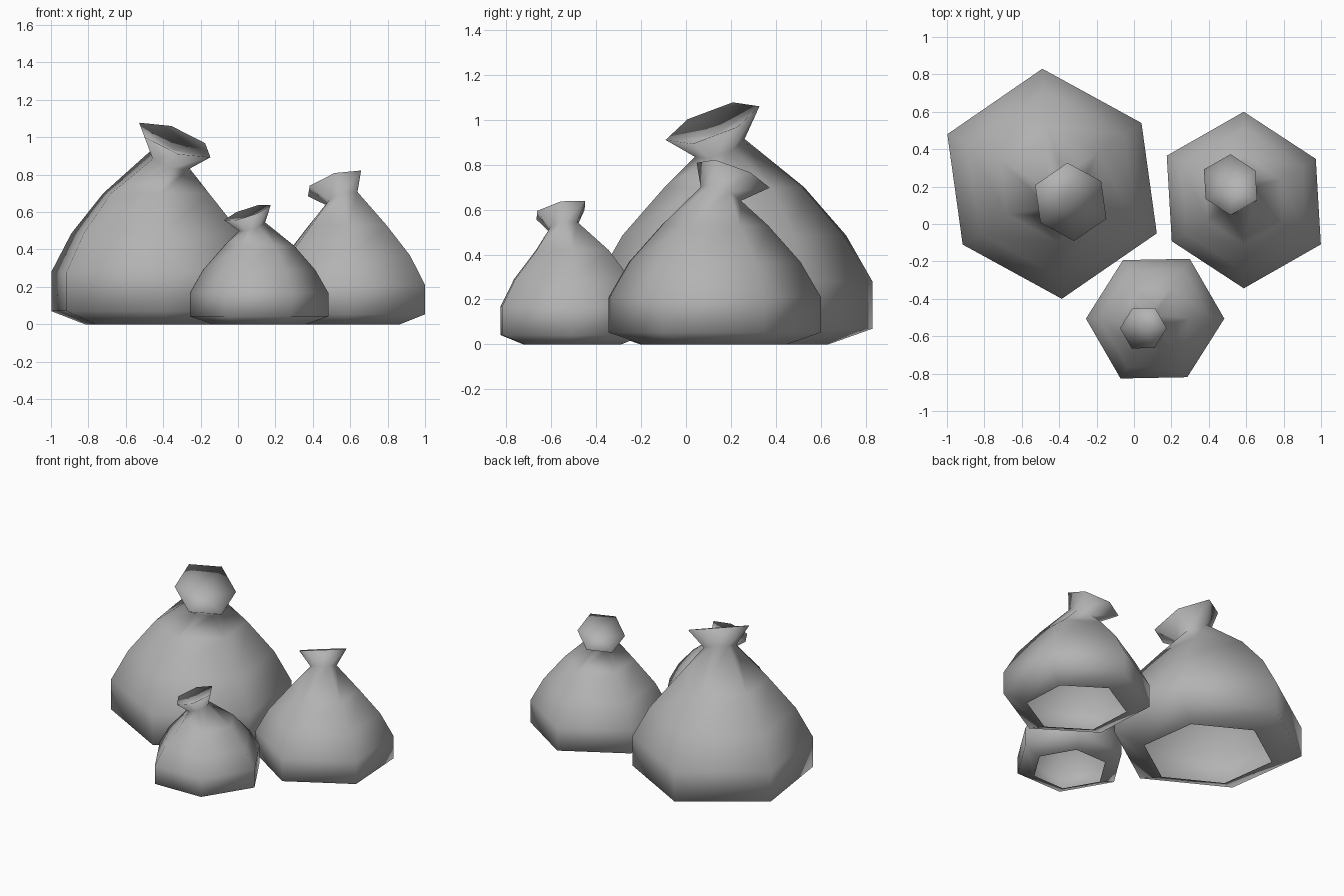
import bpy, bmesh
from mathutils import Vector

if "Cube" in bpy.data.objects:
    bpy.data.objects.remove(bpy.data.objects["Cube"])

# Shared sack profile: (radius factor, height), heights scaled per sack
BODY = [(0.68, 0.0), (1.0, 0.07), (1.0, 0.28), (0.81, 0.485), (0.505, 0.70)]

grey = bpy.data.materials.new("dark_grey")
grey.diffuse_color = (0.45, 0.45, 0.45, 1)
grey.use_nodes = True
grey.node_tree.nodes["Principled BSDF"].inputs["Base Color"].default_value = grey.diffuse_color


def make_sack(name, scale, centre, half_outline, neck, neck_f, rim, rim_f, slope):
    """Loft a hexagonal sack; half_outline holds three corners, the rest are opposite."""
    corners = [Vector(p) for p in half_outline]
    corners += [-c for c in corners]
    bm = bmesh.new()

    def ring(c, f, tilt=(0, 0)):
        out = []
        for k in corners:
            x, y = k.x * f, k.y * f
            out.append(bm.verts.new((c[0] + x, c[1] + y,
                                     c[2] + x * tilt[0] + y * tilt[1])))
        return out

    # body rings (open underneath), pinched neck, flared and tilted mouth
    rings = [ring((centre[0], centre[1], z * scale), f) for f, z in BODY]
    rings.append(ring(neck, neck_f, slope))
    rings.append(ring(rim, rim_f, slope))
    for a, b in zip(rings, rings[1:]):
        for i in range(6):
            j = (i + 1) % 6
            bm.faces.new((a[i], a[j], b[j], b[i]))

    # sunken mouth, shaded smoothly into the lip
    mid = bm.verts.new(Vector(rim).lerp(Vector(neck), 0.45))
    top = rings[-1]
    for i in range(6):
        bm.faces.new((top[i], top[(i + 1) % 6], mid))
    for f in bm.faces:
        f.smooth = True

    mesh = bpy.data.meshes.new(name)
    bm.to_mesh(mesh)
    bm.free()
    mesh.materials.append(grey)
    obj = bpy.data.objects.new(name, mesh)
    bpy.context.collection.objects.link(obj)
    return obj


make_sack("large_sack", 1.0, (-0.438, 0.215),
          [(0.478, 0.325), (-0.052, 0.615), (-0.56, 0.265)],
          (-0.37, 0.15, 0.875), 0.18, (-0.338, 0.118, 0.985), 0.34, (-0.33, 0.33))
make_sack("medium_sack", 0.755, (0.587, 0.128),
          [(0.385, 0.22), (0.0, 0.472), (-0.412, 0.237)],
          (0.56, 0.155, 0.67), 0.19, (0.516, 0.21, 0.753), 0.345, (0.29, -0.34))
make_sack("small_sack", 0.6, (0.113, -0.506),
          [(0.37, 0.0), (0.185, 0.32), (-0.172, 0.313)],
          (0.075, -0.545, 0.522), 0.19, (0.05, -0.557, 0.597), 0.338, (0.32, 0.2))
